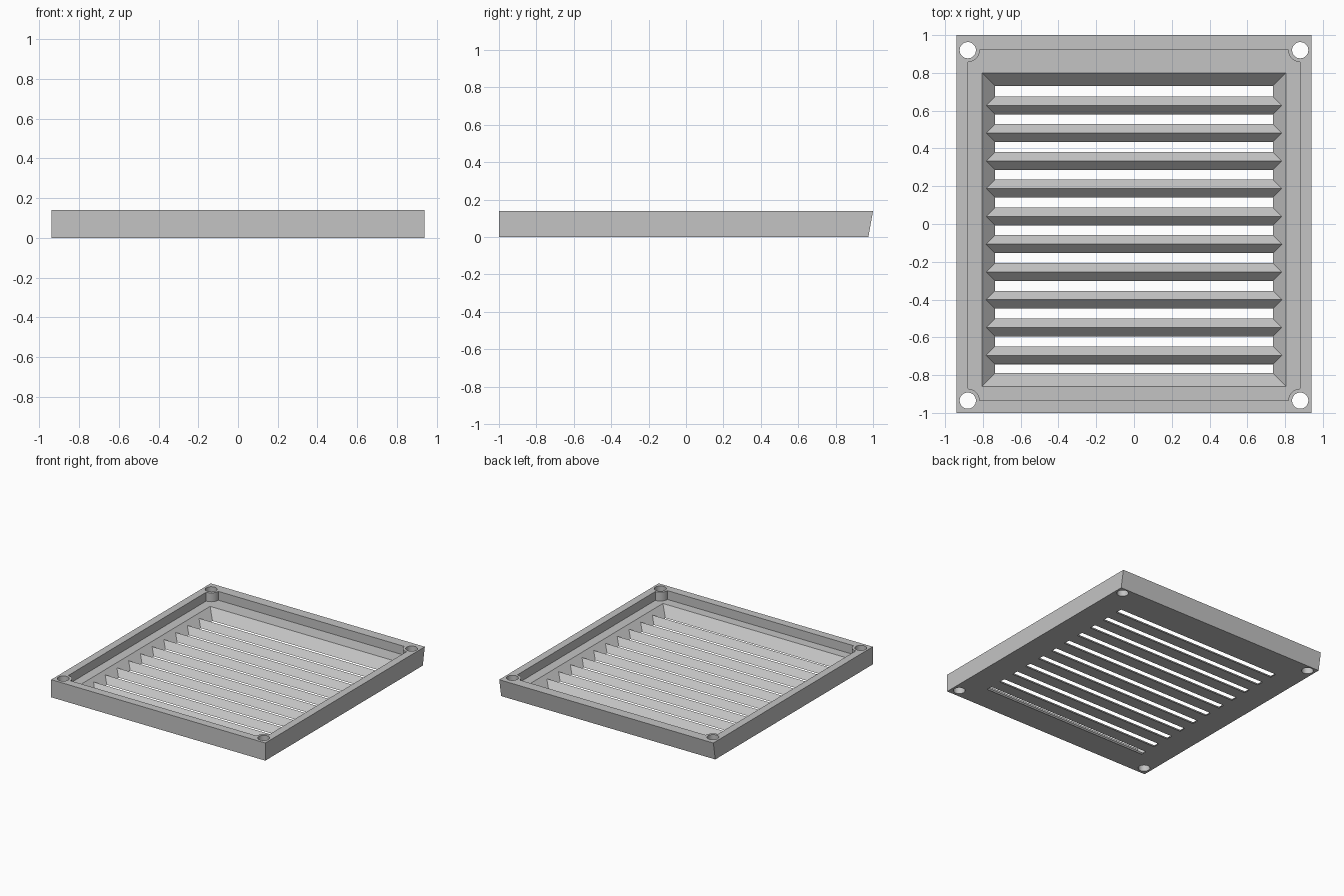
import bpy, bmesh, math

cube = bpy.data.objects.get("Cube")
if cube:
    bpy.data.objects.remove(cube, do_unlink=True)

GREY = (0.55, 0.55, 0.55, 1)
grey = bpy.data.materials.new("light grey plastic")
grey.use_nodes = True
grey.diffuse_color = GREY
grey.node_tree.nodes["Principled BSDF"].inputs["Base Color"].default_value = GREY

HALF_W, HEIGHT, FLOOR = 0.94, 0.14, 0.07
IN_X, IN_FRONT, IN_BACK = 0.88, -0.935, 0.92      # inside of the rim
BOSS_R, HOLE_R = 0.063, 0.043
SLOT_X, SLOT_FRONT, SLOT_BACK = 0.735, -0.79, 0.73  # opening at the underside
SLATS, PITCH, SLAT_HALF = 10, 0.147, 0.0475


def rect(x, y0, y1):
    return [(-x, y0), (x, y0), (x, y1), (-x, y1)]


def loft(name, low, z0, high, z1):
    """Closed solid between two matching counter-clockwise outlines."""
    bm = bmesh.new()
    a = [bm.verts.new((x, y, z0)) for x, y in low]
    b = [bm.verts.new((x, y, z1)) for x, y in high]
    n = len(a)
    bm.faces.new(a[::-1])
    bm.faces.new(b)
    for i in range(n):
        j = (i + 1) % n
        bm.faces.new((a[i], a[j], b[j], b[i]))
    bmesh.ops.remove_doubles(bm, verts=bm.verts, dist=1e-5)
    bmesh.ops.recalc_face_normals(bm, faces=bm.faces)
    mesh = bpy.data.meshes.new(name)
    bm.to_mesh(mesh)
    bm.free()
    mesh.materials.append(grey)
    obj = bpy.data.objects.new(name, mesh)
    bpy.context.collection.objects.link(obj)
    return obj


def arc(cx, cy, r, start, sweep, steps):
    angles = [math.radians(start + sweep * i / steps) for i in range(steps + 1)]
    return [(cx + r * math.cos(t), cy + r * math.sin(t)) for t in angles]


def cut(target, cutter):
    cutter.hide_render = True
    mod = target.modifiers.new(cutter.name, 'BOOLEAN')
    mod.operation = 'DIFFERENCE'
    mod.solver = 'EXACT'
    mod.object = cutter
    bpy.context.view_layer.objects.active = target
    bpy.ops.object.modifier_apply(modifier=mod.name)
    bpy.data.objects.remove(cutter, do_unlink=True)


# Frame block, with a slightly undercut back edge
frame = loft("vent_frame", rect(HALF_W, -1, 0.975), 0, rect(HALF_W, -1, 1), HEIGHT)

# Recess inside the rim, leaving a quarter-round screw boss in each corner
corners = [(-IN_X, IN_FRONT, 90), (IN_X, IN_FRONT, 180),
           (IN_X, IN_BACK, 270), (-IN_X, IN_BACK, 0)]
recess = []
for x, y, start in corners:
    recess += arc(x, y, BOSS_R, start, -90, 10)
cut(frame, loft("recess_cutter", recess, FLOOR, recess, HEIGHT + 0.05))

# Bevelled opening through the floor
e = 0.02
low = rect(SLOT_X - e, SLOT_FRONT + e, SLOT_BACK - e)
g = FLOOR + e
high = rect(SLOT_X + g, SLOT_FRONT - g, SLOT_BACK + g)
cut(frame, loft("opening_cutter", low, -e, high, g))

# Screw holes
for x, y, _ in corners:
    ring = arc(x, y, HOLE_R, 0, 360, 32)[:-1]
    cut(frame, loft("hole_cutter", ring, -0.05, ring, HEIGHT + 0.05))

# Triangular louvre slats with mitred ends
for i in range(SLATS):
    y = 0.628 - i * PITCH
    loft(f"slat_{i + 1}",
         rect(SLOT_X, y - SLAT_HALF, y + SLAT_HALF), 0,
         rect(SLOT_X + SLAT_HALF, y, y), SLAT_HALF)

# Smooth only the round bosses and holes
bpy.ops.object.select_all(action='DESELECT')
frame.select_set(True)
bpy.context.view_layer.objects.active = frame
bpy.ops.object.shade_smooth_by_angle(angle=math.radians(30))
